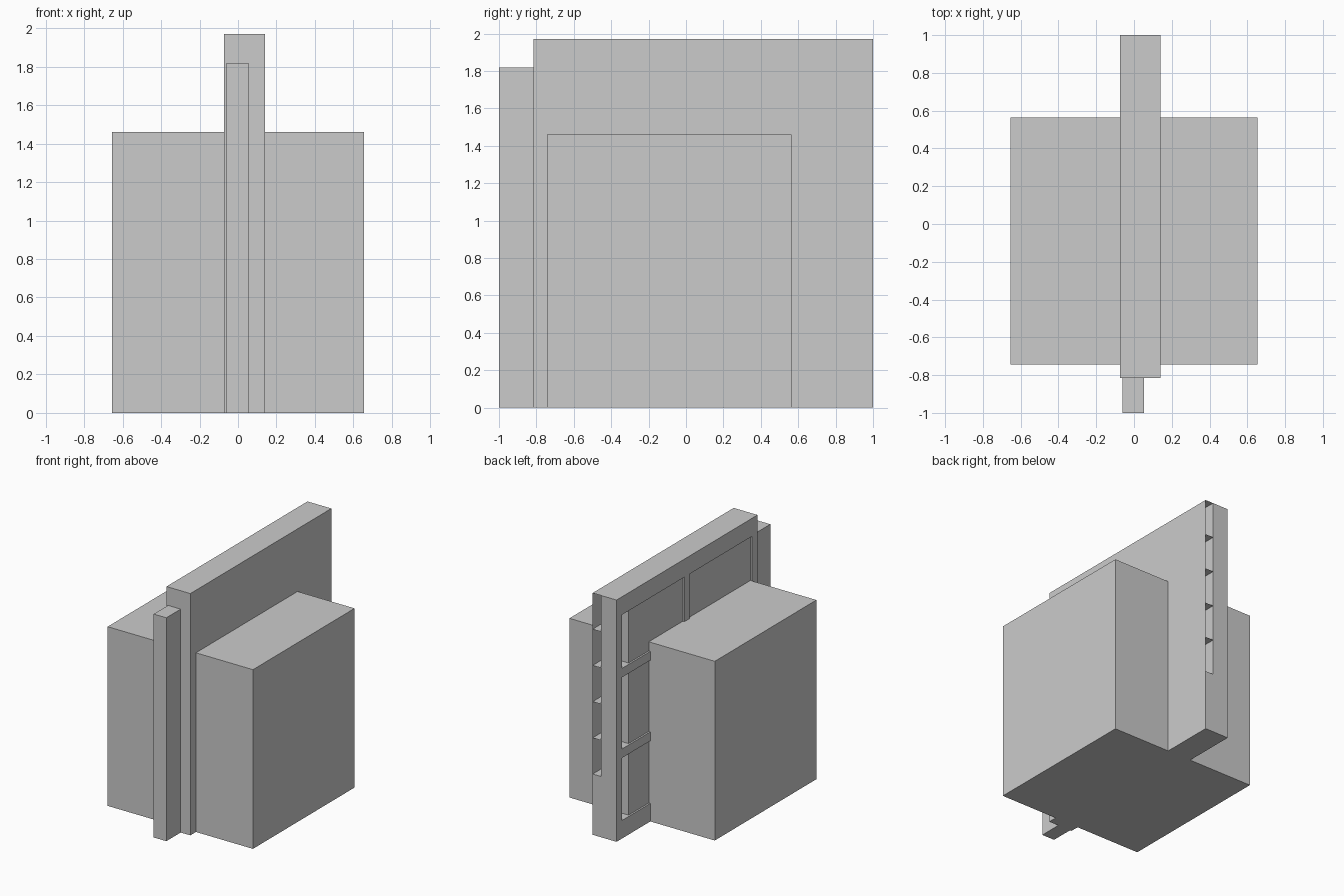
import bpy, bmesh
from mathutils import Vector

if "Cube" in bpy.data.objects:
    bpy.data.objects.remove(bpy.data.objects["Cube"])


def box(name, x, y, z, open_back=False):
    """Box from axis ranges; optionally without its +y end face."""
    bm = bmesh.new()
    bmesh.ops.create_cube(bm, size=1)
    for v in bm.verts:
        v.co = Vector([r[0] if c < 0 else r[1] for c, r in zip(v.co, (x, y, z))])
    bm.normal_update()
    if open_back:
        ends = [f for f in bm.faces if f.normal.y > 0.9]
        bmesh.ops.delete(bm, geom=ends, context='FACES_ONLY')
    mesh = bpy.data.meshes.new(name)
    bm.to_mesh(mesh)
    bm.free()
    ob = bpy.data.objects.new(name, mesh)
    bpy.context.collection.objects.link(ob)
    return ob


X0, XM, X1 = -0.074, 0.068, 0.141    # frame side, sheathing plane, cladding side
Y0, Y1, TOP = -0.815, 1.0, 1.97
STUD, PLATE = 0.068, 0.147
FX = (X0, XM)

# Large block through the wall
box("main_block", (-0.655, 0.655), (-0.743, 0.565), (0, 1.46))

# Inner panel, shifted so that it sticks out of the front end
box("inner_panel", (-0.06, 0.054), (-1.0, 0.825), (0, 1.82))

# Wall frame: top and bottom plates
box("bottom_plate", FX, (Y0, Y1), (0, PLATE))
box("top_plate", FX, (Y0, Y1), (TOP - PLATE, TOP))

# Uprights at both ends and in the middle
mid = (Y0 + Y1) / 2
for name, a in (("front_stud", Y0), ("middle_stud", mid - STUD / 2), ("back_stud", Y1 - STUD)):
    box(name, FX, (a, a + STUD), (PLATE, TOP - PLATE))

# Cross rails at thirds of the height, in both bays
for i in (1, 2):
    z = TOP * i / 3
    for bay, r in (("front", (Y0 + STUD, mid - STUD / 2)), ("back", (mid + STUD / 2, Y1 - STUD))):
        box(f"{bay}_rail_{i}", FX, r, (z, z + 0.073))

# Cladding: closed lower board, then five hollow boards open at the back end
PLANK = 0.295
base = TOP - 5 * PLANK
box("lower_cladding", (XM, X1), (Y0, Y1), (0, base))
for i in range(5):
    z = base + i * PLANK
    box(f"cladding_board_{i + 1}", (XM, X1), (Y0, Y1), (z, z + PLANK), open_back=True)
